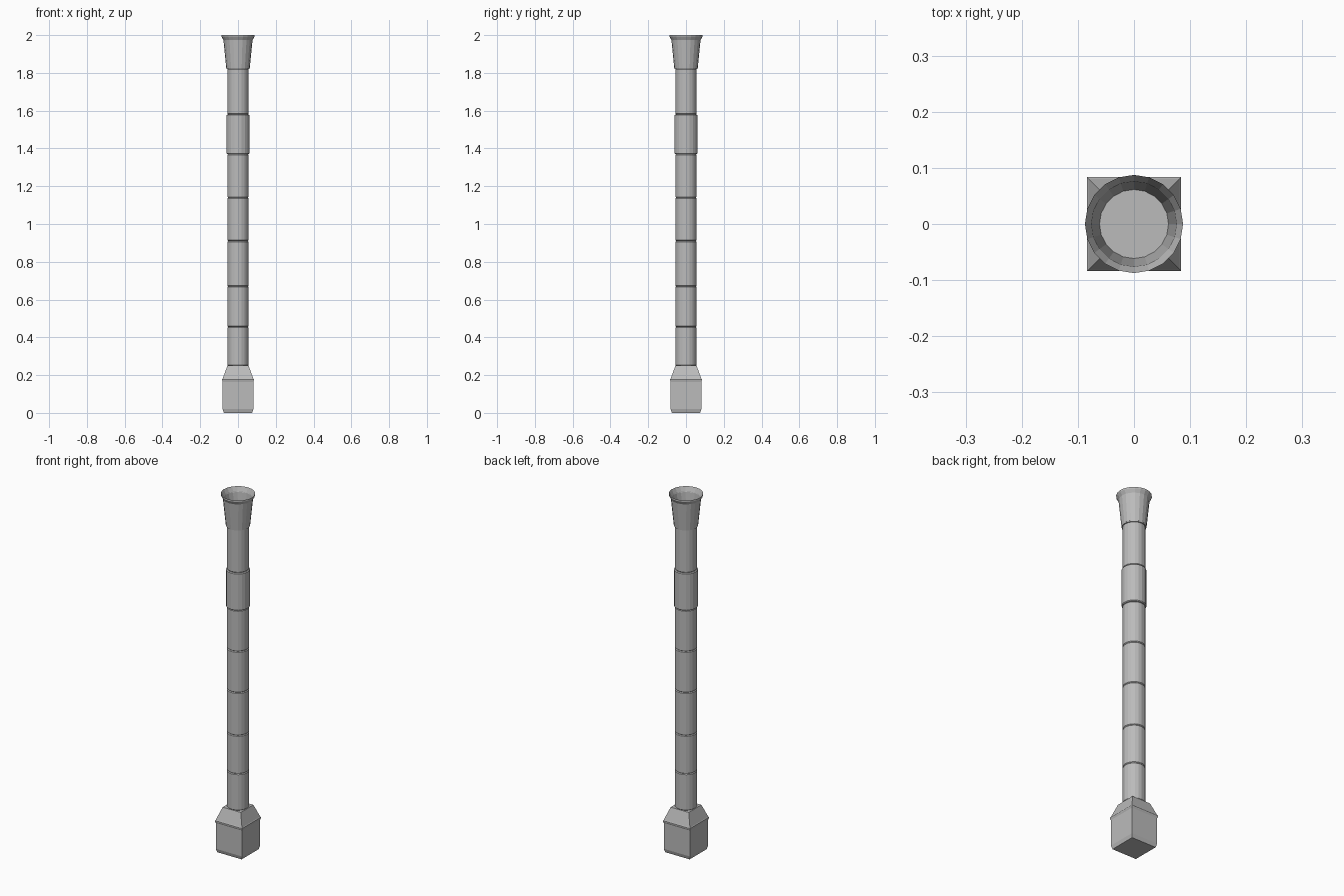
import bpy, bmesh, math

cube = bpy.data.objects.get("Cube")
if cube:
    bpy.data.objects.remove(cube, do_unlink=True)

grey = bpy.data.materials.new("stone grey")
grey.use_nodes = True
colour = (0.5, 0.5, 0.5, 1)
grey.diffuse_color = colour
grey.node_tree.nodes["Principled BSDF"].inputs["Base Color"].default_value = colour


def loft(name, profile, sides, turn=0.0, close_top=True):
    """Stack rings of (radius, height) and join them; the first ring is capped."""
    bm = bmesh.new()
    rings = []
    for r, z in profile:
        angles = [turn + 2 * math.pi * i / sides for i in range(sides)]
        rings.append([bm.verts.new((r * math.cos(a), r * math.sin(a), z)) for a in angles])
    for low, high in zip(rings, rings[1:]):
        for i in range(sides):
            j = (i + 1) % sides
            bm.faces.new((low[i], low[j], high[j], high[i]))
    bm.faces.new(rings[0][::-1])
    if close_top:
        bm.faces.new(rings[-1])
    mesh = bpy.data.meshes.new(name)
    bm.to_mesh(mesh)
    bm.free()
    mesh.materials.append(grey)
    obj = bpy.data.objects.new(name, mesh)
    bpy.context.collection.objects.link(obj)
    return obj


# Square plinth with a chamfered foot, small lip and sloped shoulder
plinth = [(0.075, 0), (0.081, 0.02), (0.081, 0.165), (0.084, 0.172),
          (0.084, 0.178), (0.081, 0.182), (0.056, 0.25)]
loft("plinth", [(h * math.sqrt(2), z) for h, z in plinth], 4, math.pi / 4)

# Column drums with chamfered joints; one drum is a slightly wider band
joints = [0.25, 0.455, 0.67, 0.91, 1.14, 1.37, 1.58, 1.823]
for n, (low, high) in enumerate(zip(joints, joints[1:])):
    r = 0.061 if n == 5 else 0.0565
    c = 0.004
    loft(f"column_drum_{n + 1}",
         [(r - c, low), (r, low + c), (r, high - c), (r - c, high)], 20)

# Flared open chimney pot with a hollow inside
loft("flared_pot", [(0.061, 1.82), (0.076, 1.972), (0.0875, 1.992), (0.0875, 2.0),
                    (0.077, 1.975), (0.062, 1.825)], 20)
